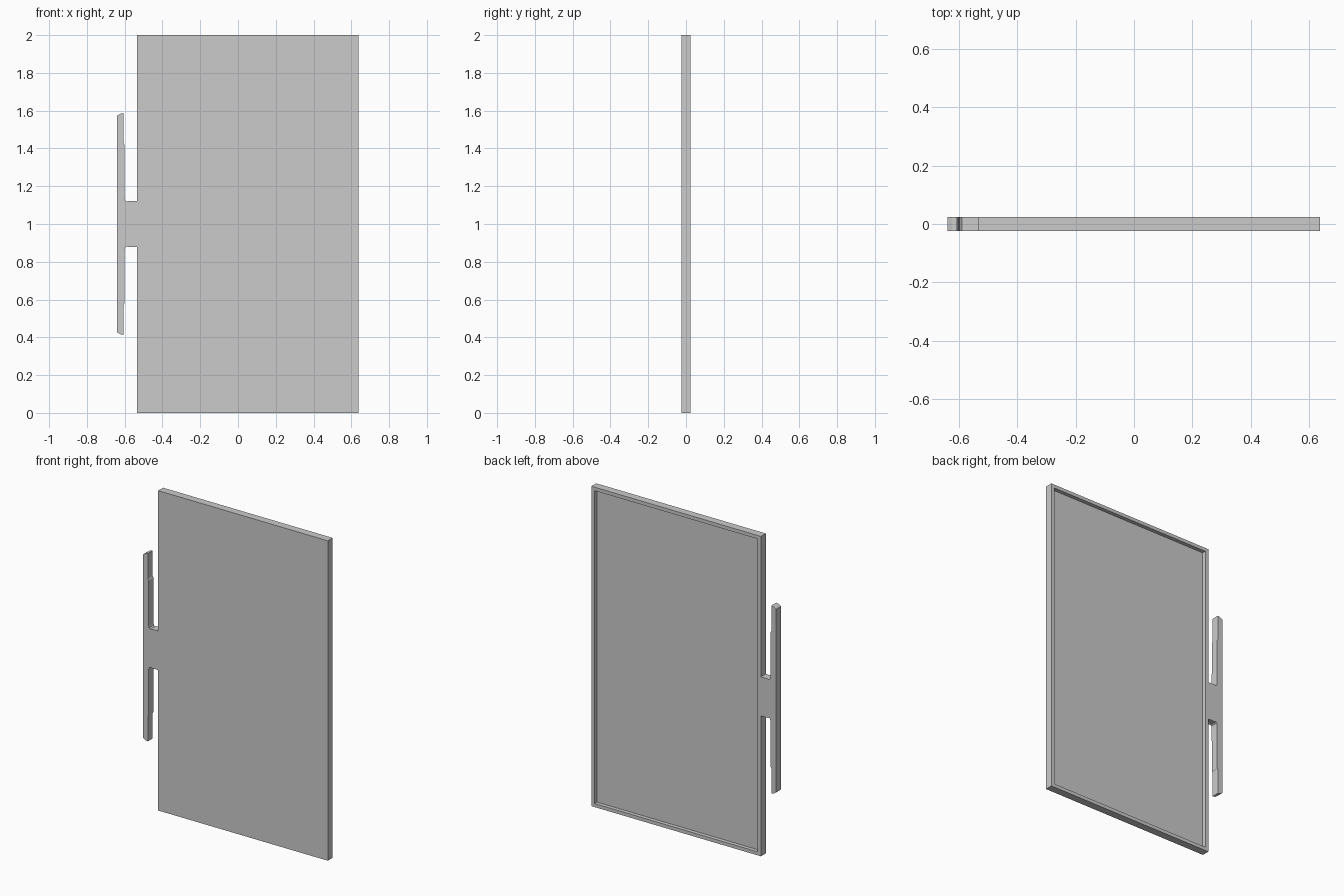
import bpy, bmesh

if "Cube" in bpy.data.objects:
    bpy.data.objects.remove(bpy.data.objects["Cube"])

FRONT, BACK = -0.024, 0.024
LEFT, RIGHT, TOP = -0.535, 0.638, 2.0
RIM, DEPTH = 0.022, 0.024


def extruded(name, outline, y0, y1):
    """Solid made from an (x, z) outline pushed from y0 to y1."""
    bm = bmesh.new()
    face = bm.faces.new([bm.verts.new((x, y0, z)) for x, z in outline])
    moved = bmesh.ops.extrude_face_region(bm, geom=[face])["geom"]
    verts = [v for v in moved if isinstance(v, bmesh.types.BMVert)]
    bmesh.ops.translate(bm, vec=(0, y1 - y0, 0), verts=verts)
    bmesh.ops.recalc_face_normals(bm, faces=bm.faces[:])
    mesh = bpy.data.meshes.new(name)
    bm.to_mesh(mesh)
    bm.free()
    obj = bpy.data.objects.new(name, mesh)
    bpy.context.collection.objects.link(obj)
    return obj


# Upper half of the silhouette: panel edge, neck, side bar; mirrored about mid height
upper = [(RIGHT, TOP), (LEFT, TOP), (LEFT, 1.122), (-0.58, 1.122), (-0.59, 1.119),
         (-0.598, 1.125), (-0.601, 1.135), (-0.602, 1.42), (-0.607, 1.43),
         (-0.607, 1.587), (-0.625, 1.583), (-0.64, 1.573)]
outline = upper + [(x, TOP - z) for x, z in reversed(upper)]
panel = extruded("panel_with_side_bar", outline, FRONT, BACK)

# Shallow tray recess in the back, leaving a thin rim
x0, x1, z0, z1 = LEFT + RIM, RIGHT - RIM, RIM, TOP - RIM
cutter = extruded("recess_cutter", [(x0, z0), (x1, z0), (x1, z1), (x0, z1)],
                  BACK - DEPTH, BACK + 0.1)
cutter.hide_render = True
cut = panel.modifiers.new("back_recess", "BOOLEAN")
cut.operation = "DIFFERENCE"
cut.solver = "EXACT"
cut.object = cutter
bpy.context.view_layer.objects.active = panel
bpy.ops.object.modifier_apply(modifier=cut.name)
bpy.data.objects.remove(cutter)
